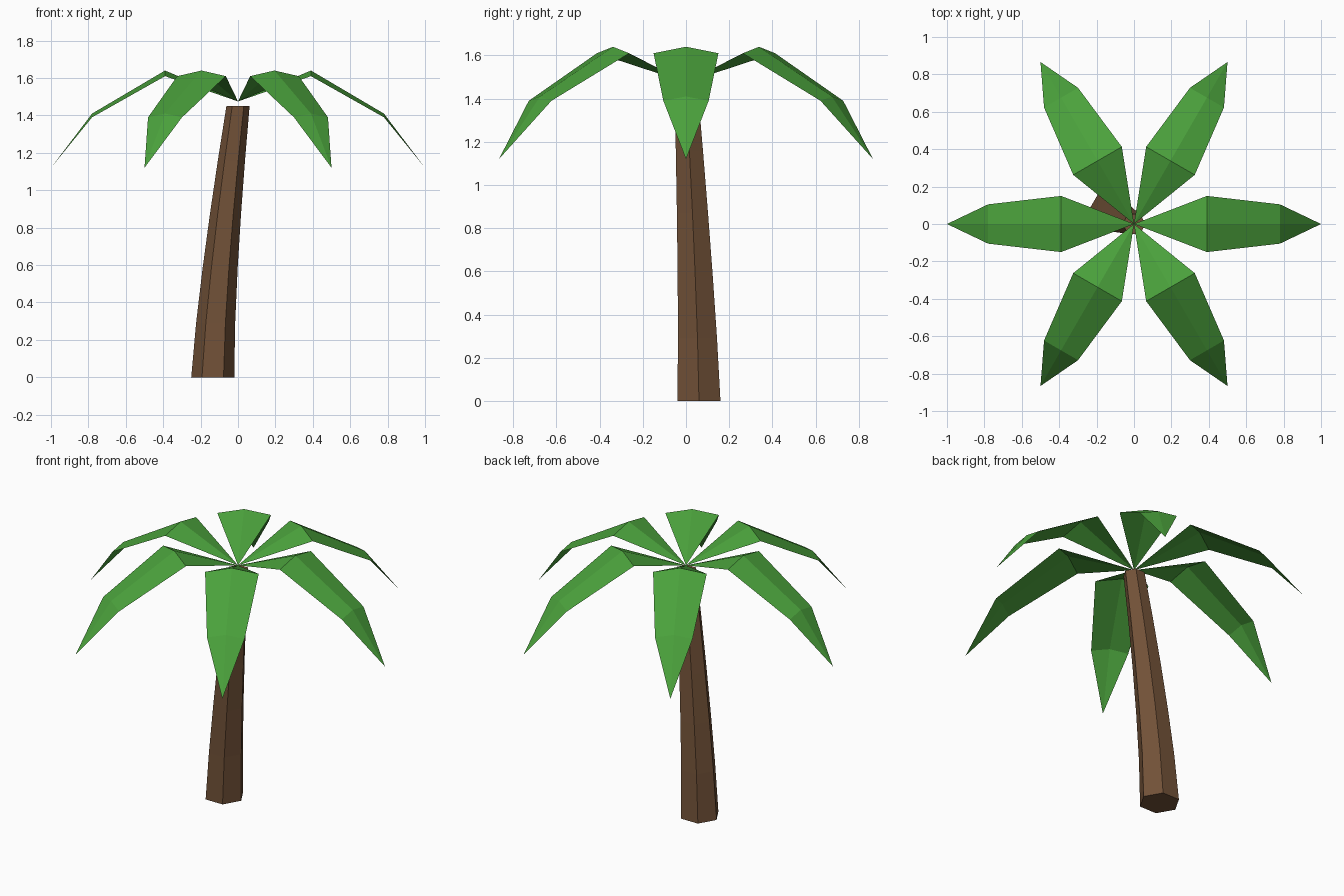
import bpy
from math import sin, cos, pi

if "Cube" in bpy.data.objects:
    bpy.data.objects.remove(bpy.data.objects["Cube"])


def material(name, color):
    m = bpy.data.materials.new(name)
    m.diffuse_color = color
    m.use_nodes = True
    m.node_tree.nodes["Principled BSDF"].inputs["Base Color"].default_value = m.diffuse_color
    return m


def make_object(name, verts, faces, mat):
    me = bpy.data.meshes.new(name)
    me.from_pydata(verts, [], faces)
    me.materials.append(mat)
    ob = bpy.data.objects.new(name, me)
    bpy.context.collection.objects.link(ob)
    return ob


bark = material("bark", (0.17, 0.085, 0.04, 1))
leaf = material("leaf", (0.07, 0.36, 0.045, 1))

# Trunk: tapering six-sided tube, leaning and slightly curved
SIDES, RINGS, HEIGHT = 6, 5, 1.45
verts, faces = [], []
for k in range(RINGS + 1):
    t = k / RINGS
    lean = 1 - t ** 1.35
    r = 0.115 + (0.062 - 0.115) * t
    for i in range(SIDES):
        a = 2 * pi * i / SIDES
        verts.append((-0.135 * lean + r * cos(a), 0.06 * lean + r * sin(a), HEIGHT * t))
for k in range(RINGS):
    for i in range(SIDES):
        j = (i + 1) % SIDES
        b = k * SIDES
        faces.append((b + i, b + j, b + SIDES + j, b + SIDES + i))
faces.append(tuple(reversed(range(SIDES))))
faces.append(tuple(RINGS * SIDES + i for i in range(SIDES)))
make_object("trunk", verts, faces, bark)

# Fronds: folded single-sheet leaves (distance, half width, edge z, ridge z)
ROWS = [(0.39, 0.15, 1.61, 1.64), (0.78, 0.105, 1.39, 1.41)]
frond = [(0, 0, 1.475)]
for d, w, ze, zc in ROWS:
    frond += [(d, -w, ze), (d, 0, zc), (d, w, ze)]
frond.append((1.0, 0, 1.12))
frond_faces = [(0, 1, 2), (0, 2, 3), (1, 4, 5, 2), (2, 5, 6, 3), (4, 7, 5), (5, 7, 6)]
for n in range(6):
    ob = make_object(f"frond_{n + 1}", frond, frond_faces, leaf)
    ob.rotation_euler.z = n * pi / 3
